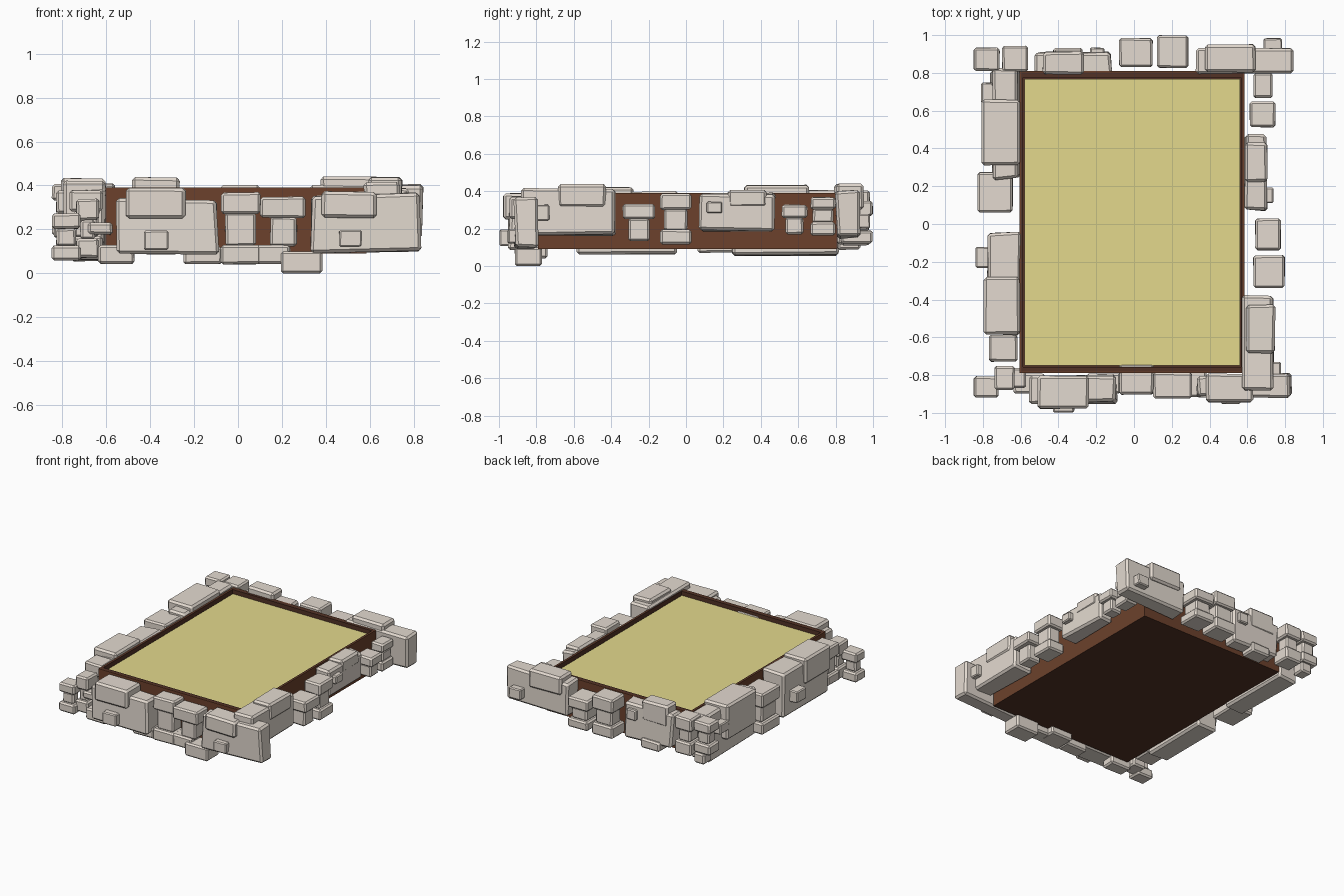
import bpy, bmesh, random
from mathutils import Vector

random.seed(4)


def material(name, rgb):
    m = bpy.data.materials.new(name)
    m.diffuse_color = (*rgb, 1)
    return m


STONE = material("pale stone", (0.77, 0.70, 0.63))
WOOD = material("brown wood", (0.15, 0.053, 0.025))
DARK = material("dark wood", (0.085, 0.032, 0.019))
FILL = material("straw yellow", (0.77, 0.69, 0.265))


def finish(bm, name, *mats):
    me = bpy.data.meshes.new(name)
    bm.to_mesh(me)
    bm.free()
    for m in mats:
        me.materials.append(m)
    ob = bpy.data.objects.new(name, me)
    bpy.context.collection.objects.link(ob)
    return ob


def box(x0, x1, y0, y1, z0, z1):
    bm = bmesh.new()
    bmesh.ops.create_cube(bm, size=1)
    for v in bm.verts:
        v.co = Vector((x1 if v.co.x > 0 else x0,
                       y1 if v.co.y > 0 else y0,
                       z1 if v.co.z > 0 else z0))
    return bm


def stone(name, x0, x1, y0, y1, z0, z1, rough=0.004, bevel=0.011):
    """Chamfered block with corners pulled slightly inwards."""
    bm = box(x0, x1, y0, y1, z0, z1)
    mid = Vector(((x0 + x1) / 2, (y0 + y1) / 2, (z0 + z1) / 2))
    for v in bm.verts:
        for i in range(3):
            v.co[i] += random.uniform(0, rough) * (1 if v.co[i] < mid[i] else -1)
    bmesh.ops.bevel(bm, geom=bm.edges[:], offset=bevel, segments=1,
                    affect='EDGES', clamp_overlap=True)
    finish(bm, name, STONE)


def cluster(name, slab, cap, chip=None):
    """Large rough slab with a cap block and a small chip on its face."""
    stone(name + "_slab", *slab, rough=0.022, bevel=0.014)
    stone(name + "_cap", *cap, rough=0.006, bevel=0.014)
    if chip:
        stone(name + "_chip", *chip, bevel=0.007)


def column(name, x0, x1, y0, y1, *zs, inset=0.02):
    """Stack of blocks, every second one narrower."""
    for i in range(len(zs) - 1):
        d = inset if i % 2 else 0
        stone(f"{name}_block_{i + 1}", x0 + d, x1 - d, y0 + d, y1 - d,
              zs[i + 1] - (0.008 if d else 0), zs[i] + (0.008 if d else 0))


# Wooden bed: box with a sunken top, dark rim, inside and underside
bm = box(-0.605, 0.585, -0.79, 0.81, 0.09, 0.39)
bm.normal_update()
top = max(bm.faces, key=lambda f: f.calc_center_median().z)
for f in bm.faces:
    f.material_index = 1 if abs(f.normal.z) > 0.5 else 0
outer = bmesh.ops.inset_region(bm, faces=[top], thickness=0.012)["faces"]
inner = bmesh.ops.inset_region(bm, faces=[top], thickness=0.013)["faces"]
for f in outer:                         # outer strip of the rim
    f.material_index = 0
for f in inner:
    f.material_index = 1
for v in top.verts:
    v.co.y += 0.015 if v.co.y < 0 else -0.018
walls = bmesh.ops.inset_region(bm, faces=[top], thickness=0)["faces"]
for f in walls:
    f.material_index = 1
for v in top.verts:
    v.co.z = 0.355
bm.normal_update()
finish(bm, "wooden_bed", WOOD, DARK)
finish(box(-0.58, 0.56, -0.75, 0.767, 0.356, 0.363), "bed_filling", FILL)

# Front stones
cluster("front_left", (-0.56, -0.08, -0.955, -0.79, 0.08, 0.35),
        (-0.515, -0.235, -0.98, -0.80, 0.245, 0.39),
        (-0.43, -0.315, -1.0, -0.93, 0.105, 0.195))
cluster("front_right", (0.325, 0.845, -0.93, -0.785, 0.09, 0.37),
        (0.38, 0.635, -0.945, -0.79, 0.25, 0.375),
        (0.46, 0.565, -0.955, -0.88, 0.12, 0.2))
column("front_middle_column", -0.08, 0.105, -0.905, -0.738, 0.37, 0.27, 0.13, 0.04)
stone("front_side_block_top", 0.10, 0.31, -0.925, -0.785, 0.25, 0.35)
stone("front_side_block_middle", 0.145, 0.27, -0.89, -0.78, 0.12, 0.26)
stone("front_side_block_low", 0.06, 0.24, -0.90, -0.785, 0.04, 0.13)
stone("front_foot", 0.195, 0.385, -0.915, -0.77, 0.0, 0.1, rough=0)
stone("front_left_foot", -0.64, -0.47, -0.90, -0.79, 0.04, 0.13)
stone("front_middle_foot", -0.25, -0.07, -0.90, -0.79, 0.04, 0.12)

# Front left corner stacks
column("front_left_outer_column", -0.85, -0.715, -0.92, -0.805, 0.275, 0.2, 0.13, 0.055)
column("front_left_inner_column", -0.74, -0.63, -0.88, -0.75, 0.34, 0.24, 0.16, 0.07)
stone("front_left_corner_block", -0.685, -0.57, -0.87, -0.76, 0.175, 0.235)

# Back stones
cluster("back_left", (-0.53, -0.11, 0.79, 0.925, 0.11, 0.40),
        (-0.485, -0.265, 0.79, 0.915, 0.28, 0.44),
        (-0.235, -0.155, 0.88, 0.935, 0.27, 0.35))
cluster("back_right", (0.325, 0.85, 0.79, 0.94, 0.14, 0.41),
        (0.375, 0.645, 0.80, 0.955, 0.30, 0.445),
        (0.685, 0.785, 0.90, 0.985, 0.2, 0.28))
column("back_middle_column", -0.08, 0.10, 0.83, 0.985, 0.405, 0.30, 0.2, 0.11)
column("back_side_column", 0.12, 0.29, 0.825, 1.0, 0.35, 0.265, 0.19, 0.12)
stone("back_foot", -0.43, -0.27, 0.81, 0.935, 0.085, 0.16)
column("back_left_inner_column", -0.70, -0.56, 0.805, 0.945, 0.41, 0.31, 0.23, 0.13)
column("back_left_outer_column", -0.85, -0.71, 0.81, 0.935, 0.41, 0.33, 0.25, 0.17)
stone("back_left_corner_chip", -0.80, -0.71, 0.83, 0.93, 0.09, 0.17)

# Right stones
cluster("right_front", (0.57, 0.75, -0.89, -0.36, 0.155, 0.42),
        (0.59, 0.75, -0.685, -0.425, 0.31, 0.44),
        (0.70, 0.78, -0.82, -0.73, 0.24, 0.33))
cluster("right_back", (0.575, 0.715, 0.06, 0.49, 0.18, 0.40),
        (0.585, 0.71, 0.22, 0.435, 0.31, 0.41),
        (0.68, 0.74, 0.11, 0.195, 0.28, 0.345))
column("right_low_column", 0.63, 0.80, -0.34, -0.165, 0.335, 0.25, 0.14, inset=0.03)
column("right_middle_column", 0.64, 0.78, -0.14, 0.03, 0.39, 0.30, 0.195, 0.115)
column("right_far_column", 0.61, 0.75, 0.51, 0.65, 0.33, 0.255, 0.175)
column("right_corner_column", 0.63, 0.735, 0.665, 0.80, 0.37, 0.30, 0.235, 0.16, inset=0.01)

# Left stones
cluster("left_back", (-0.765, -0.595, 0.23, 0.83, 0.05, 0.41),
        (-0.81, -0.6, 0.31, 0.66, 0.17, 0.435),
        (-0.81, -0.74, 0.64, 0.75, 0.25, 0.33))
cluster("left_front", (-0.79, -0.595, -0.60, -0.03, 0.05, 0.41),
        (-0.80, -0.6, -0.59, -0.28, 0.23, 0.425),
        (-0.84, -0.76, -0.235, -0.12, 0.16, 0.25))
column("left_middle_column", -0.83, -0.64, 0.06, 0.275, 0.38, 0.27, 0.16, 0.07)
column("left_near_column", -0.77, -0.615, -0.73, -0.585, 0.38, 0.28, 0.17, 0.09)
